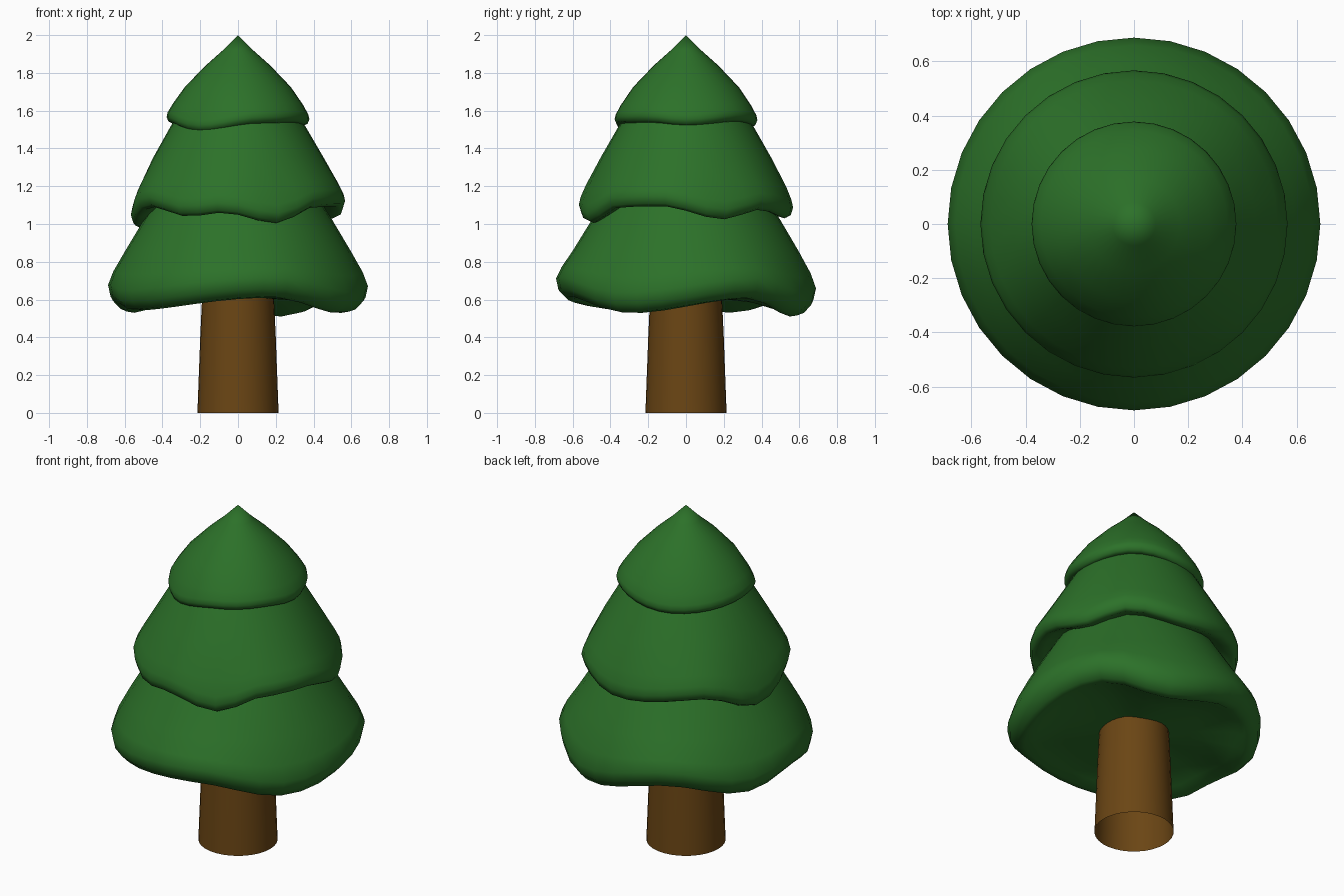
import bpy, bmesh
from math import cos, sin, pi, radians

if "Cube" in bpy.data.objects:
    bpy.data.objects.remove(bpy.data.objects["Cube"])

SEGMENTS = 32


def material(name, color):
    m = bpy.data.materials.new(name)
    m.diffuse_color = color
    m.use_nodes = True
    m.node_tree.nodes["Principled BSDF"].inputs["Base Color"].default_value = m.diffuse_color
    return m


def wave(knots, deg):
    """Periodic cosine blend through (angle, height) knots."""
    ring = knots + [(knots[0][0] + 360, knots[0][1])]
    if deg < ring[0][0]:
        deg += 360
    for (a0, h0), (a1, h1) in zip(ring, ring[1:]):
        if a0 <= deg <= a1:
            t = (1 - cos(pi * (deg - a0) / (a1 - a0))) / 2
            return h0 + (h1 - h0) * t


def lathe(name, profile, mat, knots=None, mean=0):
    """Revolve (radius, z, wave weight) points, listed from top to bottom."""
    bm = bmesh.new()
    rings = []
    for r, z, w in profile:
        ring = []
        for i in range(SEGMENTS):
            deg = 360 * i / SEGMENTS
            lift = w * (wave(knots, deg) - mean) if knots else 0
            a = radians(deg)
            ring.append(bm.verts.new((r * cos(a), r * sin(a), z + lift)))
        rings.append(ring)
    for a, b in zip(rings, rings[1:]):
        for i in range(SEGMENTS):
            j = (i + 1) % SEGMENTS
            bm.faces.new((a[i], b[i], b[j], a[j])).smooth = True
    bmesh.ops.remove_doubles(bm, verts=bm.verts, dist=1e-5)
    mesh = bpy.data.meshes.new(name)
    bm.to_mesh(mesh)
    bm.free()
    mesh.materials.append(mat)
    obj = bpy.data.objects.new(name, mesh)
    bpy.context.collection.objects.link(obj)
    return obj


green = material("foliage_green", (0.025, 0.165, 0.022, 1))
brown = material("bark_brown", (0.145, 0.06, 0.007, 1))

# Tapered trunk, open at the bottom
lathe("trunk", [(0.187, 0.68, 0), (0.2, 0.4, 0), (0.215, 0, 0)], brown)

# Lowest foliage skirt
lathe("lower_foliage",
      [(0.40, 1.18, 0), (0.50, 1.02, 0), (0.595, 0.86, 0.15), (0.66, 0.745, 0.6),
       (0.688, 0.67, 1), (0.675, 0.61, 1), (0.635, 0.568, 1), (0.595, 0.562, 1),
       (0.54, 0.585, 0.9), (0.38, 0.605, 0.4), (0.18, 0.61, 0.1), (0, 0.61, 0)],
      green,
      [(33, 0.605), (67, 0.51), (117, 0.605), (157, 0.53), (187, 0.575),
       (207, 0.542), (287, 0.61), (331, 0.528)], 0.562)

# Middle foliage skirt
lathe("middle_foliage",
      [(0.27, 1.66, 0), (0.355, 1.52, 0), (0.45, 1.355, 0.1), (0.53, 1.205, 0.5),
       (0.558, 1.14, 0.9), (0.567, 1.10, 1), (0.555, 1.06, 1), (0.53, 1.047, 1),
       (0.49, 1.06, 1), (0.40, 1.10, 0.6)],
      green,
      [(22, 1.025), (46, 1.075), (80, 1.03), (135, 1.08), (170, 0.98), (212, 1.09),
       (241, 1.04), (261, 1.06), (292, 1.005), (320, 1.09), (345, 1.095)], 1.047)

# Pointed top
lathe("top_foliage",
      [(0, 2.0, 0), (0.08, 1.92, 0), (0.17, 1.84, 0), (0.28, 1.725, 0.2),
       (0.345, 1.63, 0.6), (0.372, 1.58, 1), (0.378, 1.555, 1), (0.368, 1.53, 1),
       (0.345, 1.52, 1), (0.32, 1.535, 1), (0.26, 1.57, 0.6)],
      green,
      [(0, 1.522), (48, 1.545), (110, 1.51), (190, 1.535), (236, 1.49),
       (290, 1.535), (327, 1.54)], 1.522)
